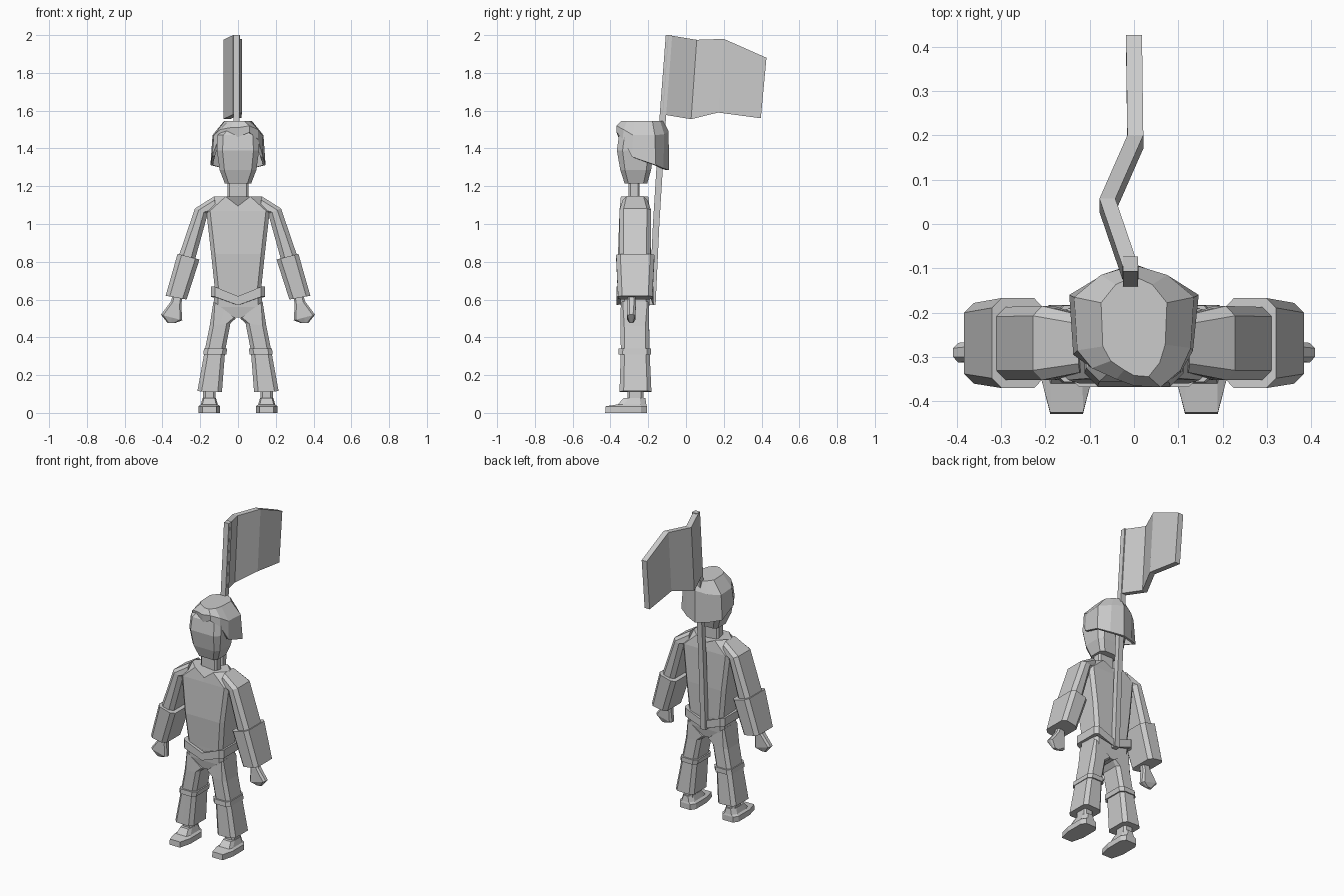
import bpy, bmesh
from mathutils import Vector

grey = bpy.data.materials.new("plain grey")
grey.diffuse_color = (0.6, 0.6, 0.6, 1)


def finish(name, bm, mirror=False, thick=0):
    bmesh.ops.recalc_face_normals(bm, faces=bm.faces)
    me = bpy.data.meshes.new(name)
    bm.to_mesh(me)
    bm.free()
    me.materials.append(grey)
    ob = bpy.data.objects.new(name, me)
    bpy.context.collection.objects.link(ob)
    if thick:
        m = ob.modifiers.new("Thickness", 'SOLIDIFY')
        m.thickness, m.offset = thick, -1
    if mirror:
        ob.modifiers.new("Mirror", 'MIRROR')
    return ob


def skin(bm, rings, caps=(True, True)):
    """Bridge equal-length closed rings of points and cap the ends."""
    rows = [[bm.verts.new(p) for p in r] for r in rings]
    for a, b in zip(rows, rows[1:]):
        n = len(a)
        for i in range(n):
            j = (i + 1) % n
            bm.faces.new((a[i], a[j], b[j], b[i]))
    for row, cap in ((rows[0], caps[0]), (rows[-1], caps[1])):
        if cap:
            bm.faces.new(row)


def section(x0, z0, x1, z1, y0, y1, c, dip_front=0, dip_back=0):
    """Chamfered section from (x0,z0) to (x1,z1), with dipped front/back middles."""
    a, b = Vector((x0, 0, z0)), Vector((x1, 0, z1))
    d = (b - a).normalized() * c
    m = (a + b) / 2

    def at(p, y, dz=0):
        return (p.x, y, p.z + dz)
    return [at(a, y0 + c), at(a + d, y0), at(m, y0, dip_front), at(b - d, y0), at(b, y0 + c),
            at(b, y1 - c), at(b - d, y1), at(m, y1, dip_back), at(a + d, y1), at(a, y1 - c)]


def loft(name, sections, mirror=False):
    bm = bmesh.new()
    skin(bm, [section(*s) for s in sections])
    return finish(name, bm, mirror)


def centred(z, w, y0, y1, c, *dips):
    return (-w, z, w, z, y0, y1, c, *dips)


# Head and neck
loft("head", [centred(1.215, .07, -.325, -.205, .02), centred(1.285, .097, -.348, -.185, .025),
              centred(1.39, .112, -.366, -.17, .03), centred(1.47, .108, -.355, -.16, .03),
              centred(1.52, .07, -.32, -.18, .03)])
loft("neck", [centred(1.08, .056, -.305, -.245, .01), centred(1.24, .056, -.305, -.245, .01)])

# Swept hair shell: lower edge, brow line and crown
low = [(0, -.358, 1.46), (.06, -.368, 1.485), (.105, -.335, 1.45), (.133, -.286, 1.355),
       (.146, -.16, 1.312), (.08, -.12, 1.295), (0, -.09, 1.285), (-.08, -.12, 1.295),
       (-.146, -.16, 1.312), (-.137, -.295, 1.36), (-.095, -.32, 1.47), (-.04, -.345, 1.475)]
mid = [(0, -.365, 1.51), (.06, -.368, 1.52), (.105, -.33, 1.50), (.128, -.28, 1.47),
       (.135, -.165, 1.47), (.075, -.115, 1.475), (0, -.092, 1.49), (-.075, -.115, 1.475),
       (-.135, -.165, 1.47), (-.128, -.285, 1.47), (-.095, -.325, 1.50), (-.04, -.35, 1.51)]
top = [(x * .55, -.235 + (y + .235) * .82, 1.545) for x, y, z in mid]
bm = bmesh.new()
skin(bm, [low, mid, top], caps=(False, True))
finish("hair", bm, thick=.015)

# Torso, with a notched collar
loft("torso", [centred(.60, .115, -.345, -.195, .02, -.03, -.03),
               centred(.65, .122, -.348, -.19, .02),
               centred(.84, .142, -.36, -.185, .02),
               centred(1.07, .168, -.352, -.19, .02),
               centred(1.145, .13, -.345, -.20, .065, -.05, -.03)])

# Belt, dipping at the middle
loft("belt", [centred(.615, .143, -.368, -.172, .02, -.045, -.045),
              centred(.668, .143, -.368, -.172, .02, -.05, -.05)])

# Arms
loft("upper_arm", [(.115, 1.06, .125, 1.147, -.335, -.205, .02),
                   (.160, 1.055, .228, 1.082, -.352, -.185, .022),
                   (.228, .81, .312, .835, -.352, -.187, .022)], True)
loft("sleeve_cuff", [(.204, .812, .32, .842, -.37, -.167, .022),
                     (.272, .60, .383, .62, -.36, -.178, .022)], True)
loft("hand", [(.295, .615, .345, .625, -.305, -.27, .008),
              (.30, .57, .355, .59, -.31, -.265, .01),
              (.295, .49, .408, .52, -.312, -.268, .012),
              (.335, .475, .372, .475, -.298, -.28, .006)], True)

# Trousers
loft("pelvis", [centred(.505, .05, -.335, -.205, .02), centred(.56, .125, -.345, -.195, .02),
                centred(.625, .128, -.348, -.19, .02)])
loft("trouser_leg", [(.012, .50, .13, .59, -.345, -.195, .01),
                     (.04, .475, .15, .46, -.347, -.195, .02),
                     (.068, .33, .176, .33, -.345, -.193, .02),
                     (.085, .11, .215, .115, -.352, -.183, .022)], True)
loft("knee_band", [(.062, .31, .184, .31, -.358, -.184, .022),
                   (.057, .34, .180, .34, -.356, -.184, .022)], True)

# Shoes: sole, sloping instep and ankle
def outline(z, half, toe, y_toe, y_mid, y_heel, cx=.152):
    return [(cx - toe, y_toe, z), (cx + toe, y_toe, z), (cx + half, y_mid, z),
            (cx + half, y_heel - .03, z), (cx + half - .02, y_heel, z),
            (cx - half + .02, y_heel, z), (cx - half, y_heel - .03, z), (cx - half, y_mid, z)]


bm = bmesh.new()
skin(bm, [outline(0, .057, .037, -.428, -.35, -.207), outline(.035, .057, .037, -.425, -.35, -.207),
          outline(.045, .045, .036, -.36, -.33, -.21), outline(.08, .035, .028, -.33, -.30, -.215)])
finish("shoe", bm, True)
loft("ankle", [(.118, .06, .184, .06, -.31, -.225, .012),
               (.118, .13, .184, .13, -.31, -.225, .012)], True)


# Flag pole, leaning back slightly
def square(x, y, z, r=.017):
    return [(x - r, y - r, z), (x + r, y - r, z), (x + r, y + r, z), (x - r, y + r, z)]


bm = bmesh.new()
skin(bm, [square(-.008, -.178, .57), square(-.008, -.158, 1.0),
          square(-.008, -.122, 1.58), square(-.008, -.09, 2.0)])
finish("flag_pole", bm)

# Folded flag: x, y at the top edge, top z, bottom z
bm = bmesh.new()
skin(bm, [[(x - .018, y - .03, b), (x + .018, y - .03, b), (x + .018, y, t), (x - .018, y, t)]
          for x, y, t, b in [(-.008, -.095, 2.0, 1.58), (-.06, .057, 1.975, 1.555),
                             (.003, .20, 1.98, 1.59), (0, .426, 1.88, 1.56)]])
finish("flag", bm)
